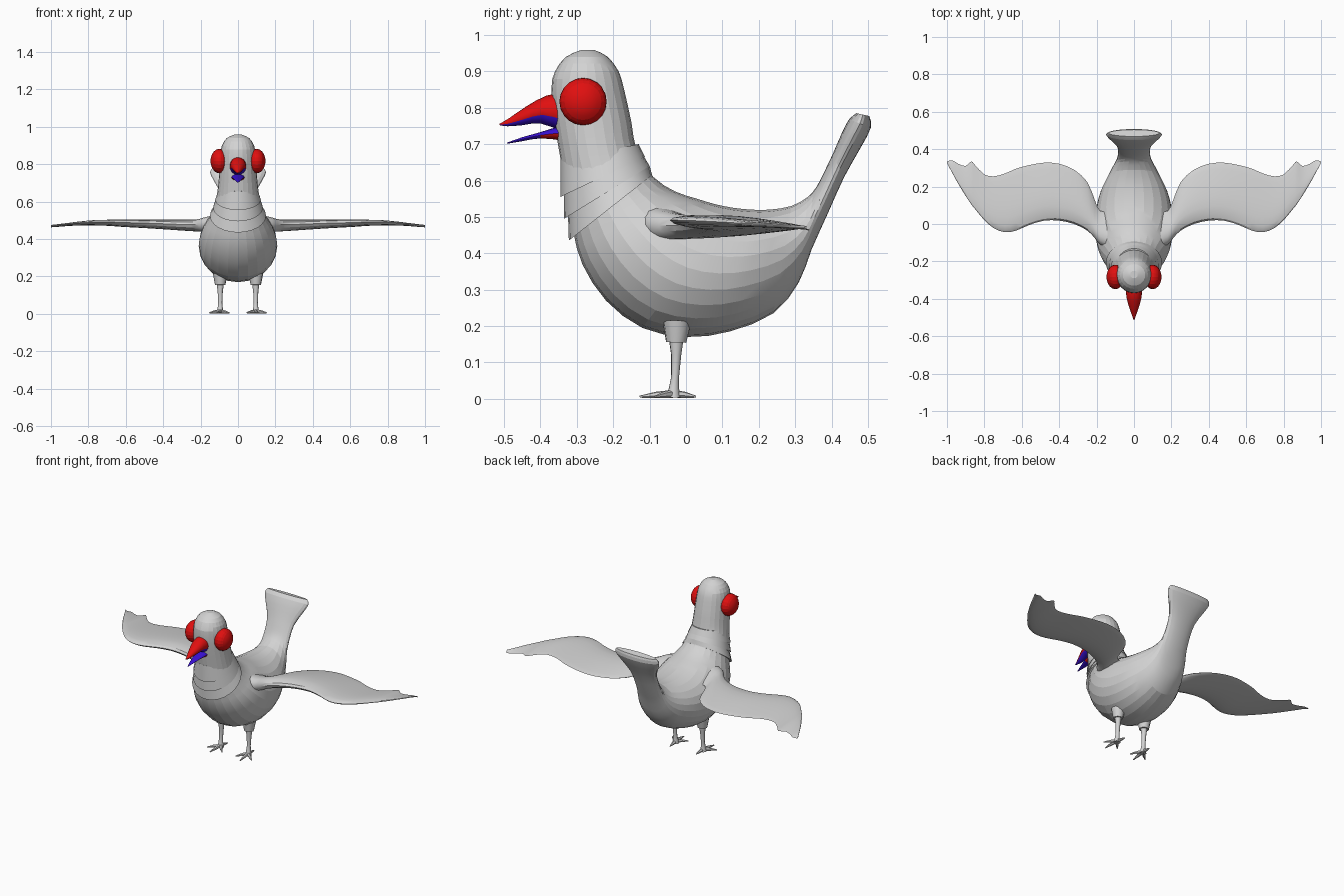
import bpy, bmesh
from math import sin, cos, pi, radians
from mathutils import Vector

cube = bpy.data.objects.get("Cube")
if cube:
    bpy.data.objects.remove(cube, do_unlink=True)


def material(name, colour):
    mat = bpy.data.materials.new(name)
    mat.use_nodes = True
    mat.diffuse_color = colour
    mat.node_tree.nodes["Principled BSDF"].inputs["Base Color"].default_value = colour
    return mat


GREY = material("feather grey", (0.65, 0.65, 0.65, 1))
RED = material("beak red", (0.75, 0.005, 0.005, 1))
BLUE = material("mouth blue", (0.04, 0.005, 0.65, 1))


def refine(rows, steps=2):
    """Catmull-Rom interpolation between stations."""
    out = []
    for i in range(len(rows) - 1):
        quad = [rows[max(i - 1, 0)], rows[i], rows[i + 1], rows[min(i + 2, len(rows) - 1)]]
        for s in range(steps):
            t = s / steps
            out.append([b + 0.5 * t * (c - a + t * (2 * a - 5 * b + 4 * c - d + t * (3 * (b - c) + d - a)))
                        for a, b, c, d in zip(*quad)])
    return out + [rows[-1]]


def finish(name, bm, mats, rule=None, smooth=None):
    bmesh.ops.recalc_face_normals(bm, faces=bm.faces)
    if rule:
        for f in bm.faces:
            f.material_index = rule(f.calc_center_median(), f.normal)
    mesh = bpy.data.meshes.new(name)
    bm.to_mesh(mesh)
    bm.free()
    for m in mats:
        mesh.materials.append(m)
    obj = bpy.data.objects.new(name, mesh)
    bpy.context.collection.objects.link(obj)
    if smooth:
        bpy.ops.object.select_all(action='DESELECT')
        bpy.context.view_layer.objects.active = obj
        obj.select_set(True)
        bpy.ops.object.shade_smooth_by_angle(angle=radians(smooth))
    return obj


def loft(name, rings, mats=(GREY,), rule=None, smooth=None):
    bm = bmesh.new()
    loops = [[bm.verts.new(p) for p in ring] for ring in rings]
    n = len(loops[0])
    for a, b in zip(loops, loops[1:]):
        for i in range(n):
            j = (i + 1) % n
            bm.faces.new((a[i], a[j], b[j], b[i]))
    bm.faces.new(loops[0])
    bm.faces.new(loops[-1])
    return finish(name, bm, mats, rule, smooth)


def hoop(ay, az, by, bz, w, n=24, x=0):
    """Ellipse spanning point a to point b in the side plane, half-width w."""
    a, b = Vector((x, ay, az)), Vector((x, by, bz))
    mid, half = (a + b) / 2, (a - b) / 2
    return [mid + half * cos(2 * pi * i / n) + Vector((w * sin(2 * pi * i / n), 0, 0)) for i in range(n)]


def tube(name, path, n=8):
    """Round limb through (x, y, z, radius) stations."""
    pts = [Vector(p[:3]) for p in path]
    axis = (pts[-1] - pts[0]).normalized()
    u = axis.orthogonal().normalized()
    v = axis.cross(u)
    loft(name, [[p + (u * cos(2 * pi * i / n) + v * sin(2 * pi * i / n)) * s[3] for i in range(n)]
                for p, s in zip(pts, path)], smooth=50)


# Body from crown to tail tip: front/belly point, back point, half-width
body = [
    (-.29, .958, -.25, .958, .02), (-.33, .94, -.215, .94, .06), (-.36, .90, -.185, .9, .086),
    (-.37, .85, -.17, .85, .094), (-.36, .75, -.15, .76, .1), (-.345, .66, -.135, .68, .108),
    (-.33, .56, -.09, .61, .122), (-.31, .46, -.03, .57, .15), (-.285, .37, .03, .55, .185),
    (-.22, .27, .08, .535, .205), (-.12, .195, .13, .525, .21), (0, .17, .18, .52, .2),
    (.12, .185, .23, .52, .178), (.24, .235, .29, .53, .135), (.31, .32, .335, .555, .105),
    (.345, .41, .36, .585, .09), (.39, .51, .378, .62, .085), (.435, .61, .402, .67, .092),
    (.48, .69, .428, .73, .128), (.508, .745, .448, .768, .15), (.504, .777, .468, .785, .135)]
loft("body", [hoop(*s) for s in refine(body)], smooth=12)

# Three overlapping collar frills
frills = [((-.345, .655, -.13, .70, .1), (-.345, .555, -.113, .665, .122)),
          ((-.335, .585, -.115, .665, .115), (-.335, .495, -.1, .64, .133)),
          ((-.325, .53, -.1, .64, .122), (-.322, .435, -.093, .615, .15))]
for number, (top, bottom) in enumerate(frills, 1):
    loft(f"collar_frill_{number}", [hoop(*top), hoop(*bottom)], smooth=30)

# Beak halves, red outside and blue on the mouth side
upper = [(-.34, .735, -.34, .84, .045), (-.40, .757, -.385, .833, .04), (-.45, .752, -.44, .803, .026),
         (-.49, .749, -.485, .772, .011), (-.512, .752, -.512, .756, .002)]
loft("upper_beak", [hoop(*s, n=16) for s in refine(upper)], (RED, BLUE),
     lambda c, n: int(n.z < -.3 and c.y < -.345), smooth=40)
lower = [(-.34, .71, -.34, .752, .036), (-.40, .716, -.40, .733, .026),
         (-.45, .708, -.45, .719, .014), (-.492, .701, -.492, .704, .002)]
loft("lower_beak", [hoop(*s, n=16) for s in refine(lower)], (RED, BLUE),
     lambda c, n: int(n.z > 0 or c.y < -.41), smooth=40)

# Wing from shoulder to tip: x, leading y, trailing y, middle z, thickness
wing = [(.1, -.15, .06, .475, .13), (.18, -.11, .07, .475, .09), (.21, -.075, .13, .472, .076),
        (.25, -.035, .225, .472, .07), (.32, .0, .29, .474, .064), (.4, .018, .322, .477, .058),
        (.48, .018, .328, .48, .053), (.56, -.005, .315, .482, .047), (.63, -.035, .296, .484, .042),
        (.69, -.044, .27, .486, .036), (.75, -.022, .255, .486, .032), (.8, .02, .265, .485, .028),
        (.85, .08, .315, .482, .022), (.87, .105, .335, .481, .02), (.9, .15, .31, .478, .016),
        (.94, .215, .322, .475, .012), (.97, .27, .34, .472, .01), (1.0, .325, .335, .47, .006)]


def wing_ring(side, x, lead, trail, z, thick, n=18):
    """Rounded leading edge thinning towards the trailing feathers."""
    ring = []
    for i in range(n):
        a = 2 * pi * i / n
        t = (1 - cos(a)) / 2
        taper = 1 - .75 * t
        ring.append(Vector((side * x, lead + (trail - lead) * t, z + thick * .62 * sin(a) * taper + .012 * (.4 - t))))
    return ring


# Paired parts
for side, label in ((1, "left"), (-1, "right")):
    loft(f"{label}_wing", [wing_ring(side, *s) for s in refine(wing)], smooth=30)

    bm = bmesh.new()
    bmesh.ops.create_uvsphere(bm, u_segments=20, v_segments=14, radius=.065)
    for v in bm.verts:
        v.co = (side * .1 + v.co.z * .72, -.283 + v.co.x, .817 + v.co.y)
    finish(f"{label}_eye", bm, (RED,), smooth=12)

    hip = side * .095
    tube(f"{label}_leg", [(hip, -.025, .22, .026), (hip, -.027, .17, .021), (hip, -.027, .12, .014),
                          (hip, -.03, .06, .011), (hip, -.033, .03, .014), (hip, -.035, .004, .02)], n=10)
    tube(f"{label}_thigh_tuft", [(hip, -.025, .215, .04), (hip, -.027, .155, .028)], n=10)

    # Three forward toes and one hind toe
    for toe, dx, y in (("middle", .008, -.127), ("outer", .058, -.085), ("inner", -.048, -.09), ("hind", -.005, .027)):
        tip = hip + side * dx
        tube(f"{label}_{toe}_toe", [(hip, -.035, .014, .011), ((hip + tip) / 2, (y - .035) / 2, .011, .009),
                                    (tip, y, .006, .003)], n=6)
